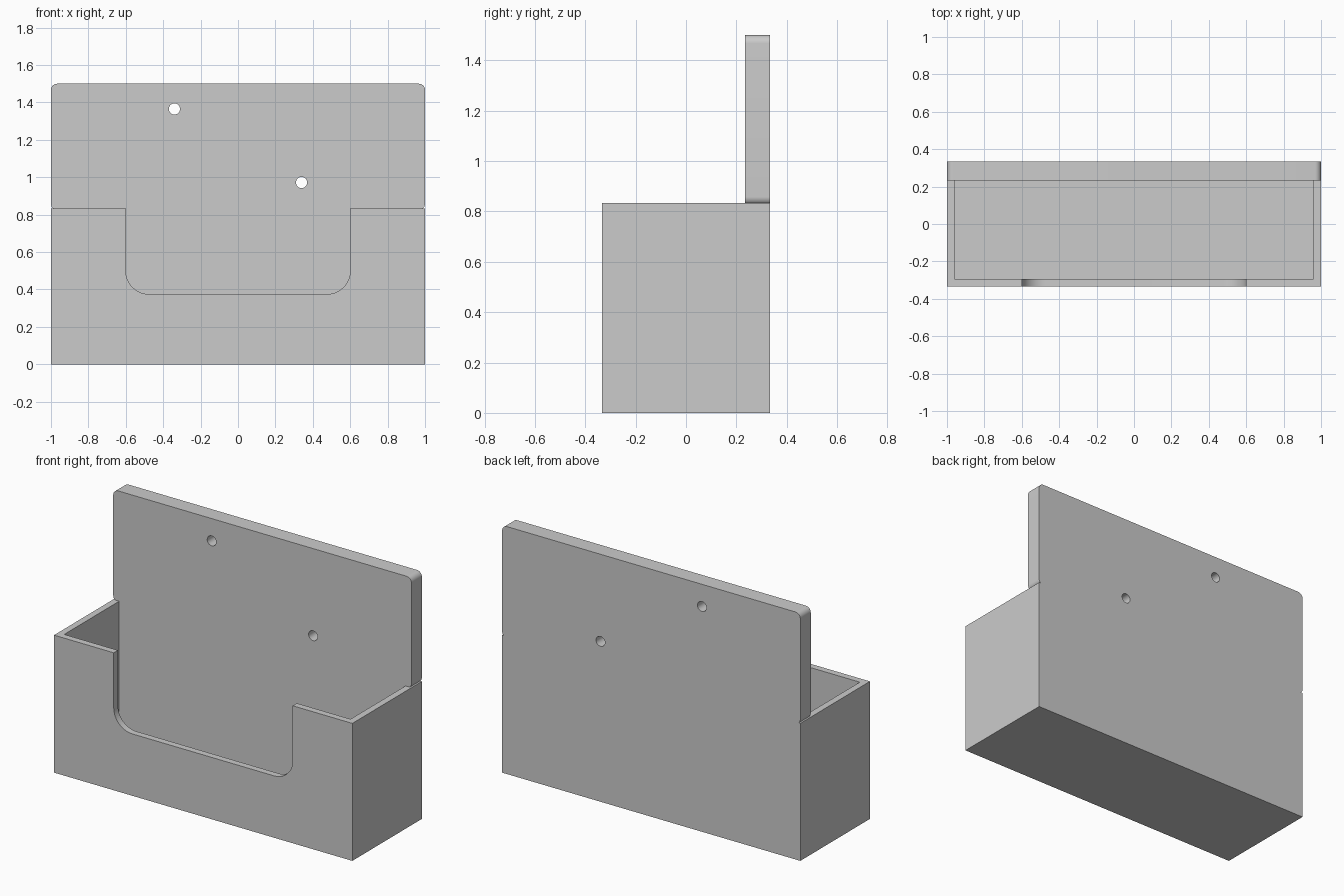
import bpy, bmesh, math

if "Cube" in bpy.data.objects:
    bpy.data.objects.remove(bpy.data.objects["Cube"])

W, D, BOX_H, TOP = 1.0, 0.3333, 0.8333, 1.5
WALL, BACK_Y, R = 0.04, 0.2333, 0.0333


def arc(cx, cz, r, a0, a1, n=10):
    """Points of an arc in the xz plane, angles in degrees."""
    return [(cx + r * math.cos(math.radians(a0 + (a1 - a0) * i / n)),
             cz + r * math.sin(math.radians(a0 + (a1 - a0) * i / n)))
            for i in range(n + 1)]


def mirrored(half):
    """Complete a right-hand half outline across x = 0."""
    return half + [(-x, z) for x, z in reversed(half)]


def extrude(name, outline, y0, y1):
    """Solid made from an xz outline, running from y0 to y1."""
    bm = bmesh.new()
    face = bm.faces.new([bm.verts.new((x, y0, z)) for x, z in outline])
    new = bmesh.ops.extrude_face_region(bm, geom=[face])["geom"]
    verts = [v for v in new if isinstance(v, bmesh.types.BMVert)]
    bmesh.ops.translate(bm, verts=verts, vec=(0, y1 - y0, 0))
    bmesh.ops.recalc_face_normals(bm, faces=bm.faces)
    mesh = bpy.data.meshes.new(name)
    bm.to_mesh(mesh)
    bm.free()
    obj = bpy.data.objects.new(name, mesh)
    bpy.context.collection.objects.link(obj)
    return obj


def rect(x, z0, z1):
    return [(-x, z0), (x, z0), (x, z1), (-x, z1)]


# Full silhouette: square box below, rounded back plate above with side nicks
half = [(W, 0), (W, BOX_H)]
half += arc(W - R, BOX_H + 0.025, R, -math.degrees(math.asin(0.025 / R)), 0)
half += arc(W - R, TOP - R, R, 0, 90)
holder = extrude("wall_holder", mirrored(half), -D, D)

# Space in front of the back plate, tray cavity and front opening
opening = [(0.6, 1.0)] + arc(0.475, 0.5, 0.125, 0, -90, 14)
cutters = [
    extrude("front_space_cutter", rect(1.2, BOX_H, 1.7), -0.5, BACK_Y),
    extrude("cavity_cutter", rect(W - WALL, WALL, 1.0), -D + WALL, BACK_Y),
    extrude("opening_cutter", mirrored(opening), -0.5, -0.2),
]

# Two screw holes
for x, z in ((-0.34, 1.365), (0.34, 0.972)):
    cutters.append(extrude("screw_hole_cutter", arc(x, z, 0.03, 0, 348.75, 31), 0.1, 0.5))

bpy.context.view_layer.objects.active = holder
holder.select_set(True)
for c in cutters:
    mod = holder.modifiers.new(c.name, 'BOOLEAN')
    mod.operation, mod.solver, mod.object = 'DIFFERENCE', 'EXACT', c
    bpy.ops.object.modifier_apply(modifier=mod.name)
    bpy.data.objects.remove(c)

bpy.ops.object.shade_smooth_by_angle(angle=math.radians(30))
